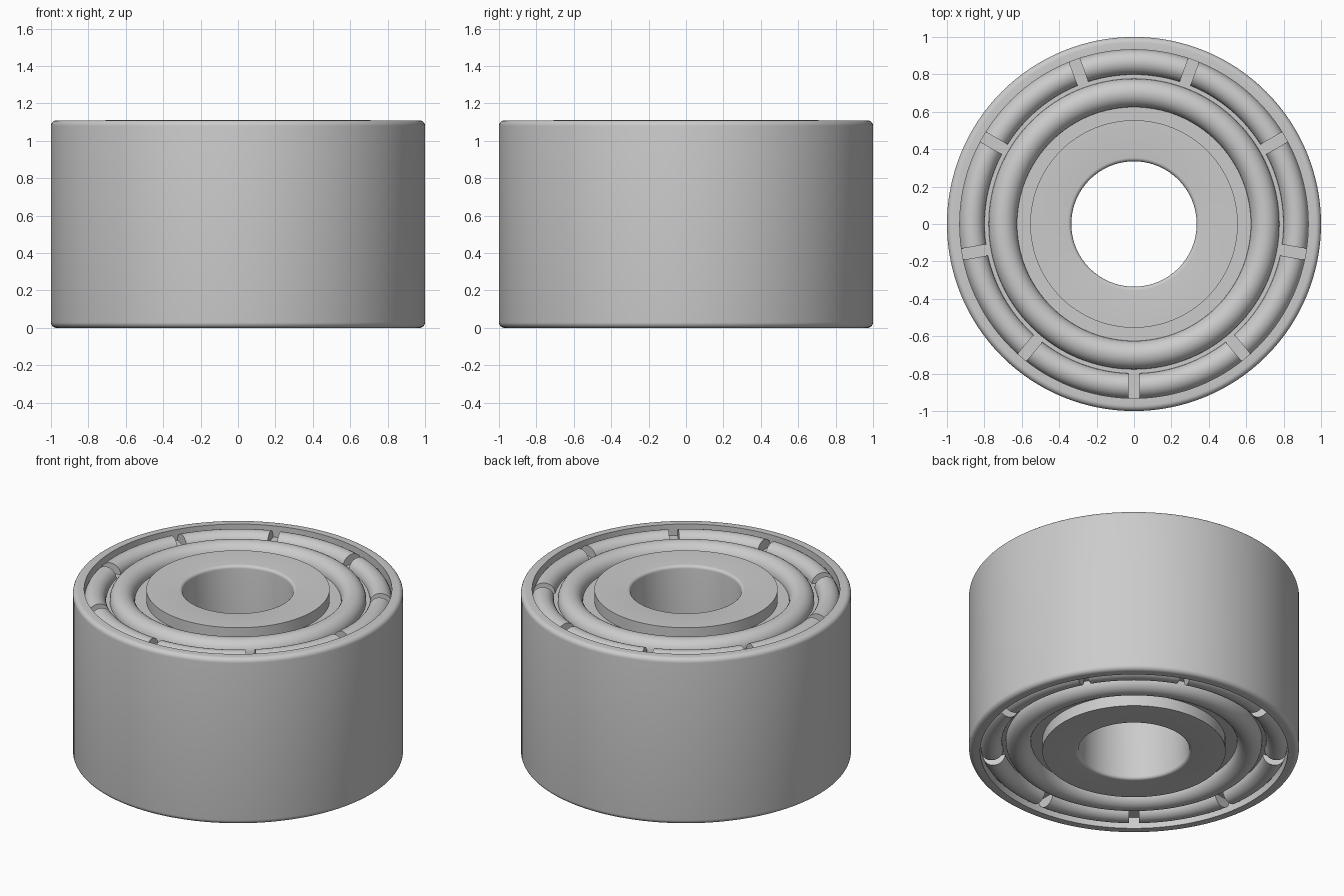
import bpy, bmesh
from math import pi, sin, cos, asin, radians

cube = bpy.data.objects.get("Cube")
if cube:
    bpy.data.objects.remove(cube, do_unlink=True)

HEIGHT = 1.11
MID = HEIGHT / 2
FLOOR = 1.035          # height of the recessed end face
SLOTS = 9
SLOT_HALF = 0.03

grey = bpy.data.materials.new("plain_grey")
grey.use_nodes = True
grey.diffuse_color = (0.6, 0.6, 0.6, 1)
grey.node_tree.nodes["Principled BSDF"].inputs["Base Color"].default_value = (0.6, 0.6, 0.6, 1)


def finish(name, bm):
    bmesh.ops.recalc_face_normals(bm, faces=bm.faces)
    mesh = bpy.data.meshes.new(name)
    bm.to_mesh(mesh)
    bm.free()
    mesh.materials.append(grey)
    obj = bpy.data.objects.new(name, mesh)
    bpy.context.collection.objects.link(obj)
    bpy.ops.object.select_all(action='DESELECT')
    obj.select_set(True)
    bpy.context.view_layer.objects.active = obj
    bpy.ops.object.shade_smooth_by_angle(angle=radians(32))
    return obj


def arc(cx, cz, radius, start, end, steps):
    """Points (r, z) along a circular arc, angles in degrees."""
    angles = [radians(start + (end - start) * i / steps) for i in range(steps + 1)]
    return [(cx + radius * cos(a), cz + radius * sin(a)) for a in angles]


def lathe(name, profile, steps=128):
    """Spin a closed (r, z) profile fully around z."""
    bm = bmesh.new()
    rings = []
    for i in range(steps):
        a = 2 * pi * i / steps
        rings.append([bm.verts.new((r * cos(a), r * sin(a), z)) for r, z in profile])
    n = len(profile)
    for i in range(steps):
        p, q = rings[i], rings[(i + 1) % steps]
        for j in range(n):
            k = (j + 1) % n
            bm.faces.new((p[j], q[j], q[k], p[k]))
    return finish(name, bm)


def rib_arcs(name, profile, steps=14):
    """Curved ribs, parted by straight slots of constant width."""
    bm = bmesh.new()
    n = len(profile)
    for s in range(SLOTS):
        mid = radians(-90) + 2 * pi * (s + 0.5) / SLOTS
        rows = []
        for i in range(steps + 1):
            t = 2 * i / steps - 1
            row = []
            for r, z in profile:
                a = mid + t * (pi / SLOTS - asin(SLOT_HALF / r))
                row.append(bm.verts.new((r * cos(a), r * sin(a), z)))
            rows.append(row)
        for p, q in zip(rows, rows[1:]):
            for j in range(n):
                k = (j + 1) % n
                bm.faces.new((p[j], q[j], q[k], p[k]))
        bm.faces.new(rows[0])
        bm.faces.new(rows[-1])
    return finish(name, bm)


def flipped(profile):
    return [(r, HEIGHT - z) for r, z in profile]


# Outer tread with rounded outside corners
corner = 0.03
upper = [(0.932, HEIGHT)] + arc(1 - corner, HEIGHT - corner, corner, 90, 0, 6)
lathe("outer_rim", upper + flipped(upper)[::-1])

# Recessed web between hub and rim
lathe("web", [(0.5, FLOOR), (0.95, FLOOR), (0.95, HEIGHT - FLOOR), (0.5, HEIGHT - FLOOR)])

# Hub with a softly rounded bore
soft = 0.02
hub_top = [(0.555, HEIGHT)] + arc(0.335 + soft, HEIGHT - soft, soft, 90, 180, 5)
lathe("hub", hub_top + flipped(hub_top)[::-1])

# Rounded ring and slotted ribs on both ends
ring = arc(0.701, FLOOR, 0.076, 0, 180, 16)
ribs = arc(0.866, FLOOR, 0.067, 0, 180, 14)
lathe("top_ring", ring)
lathe("bottom_ring", flipped(ring))
rib_arcs("top_ribs", ribs)
rib_arcs("bottom_ribs", flipped(ribs))
